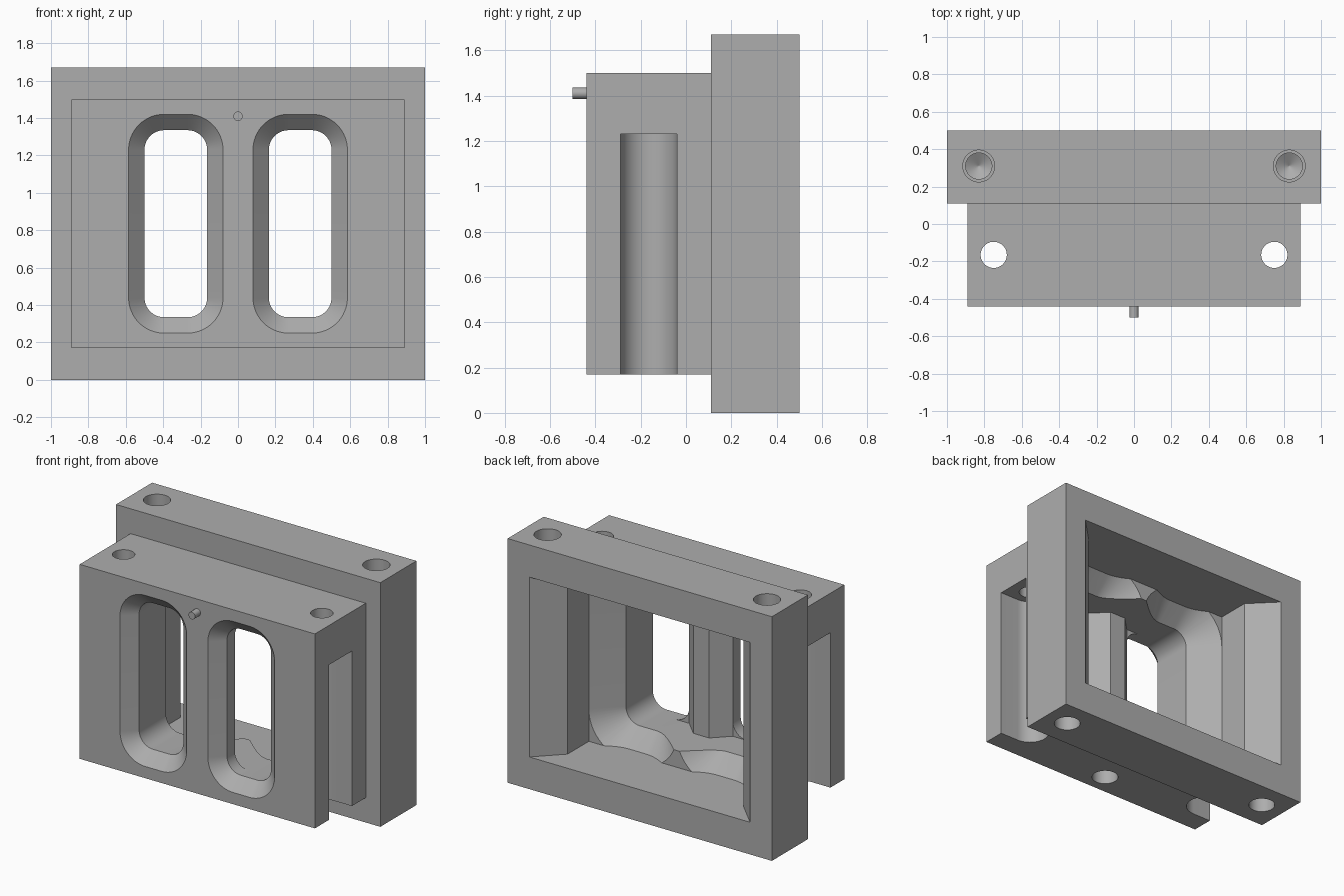
import bpy, bmesh, math
from mathutils import Matrix

cube = bpy.data.objects.get("Cube")
if cube:
    bpy.data.objects.remove(cube, do_unlink=True)

steel = bpy.data.materials.new("plain grey")
GREY = (0.42, 0.42, 0.42, 1)
steel.use_nodes = True
steel.diffuse_color = GREY
steel.node_tree.nodes["Principled BSDF"].inputs["Base Color"].default_value = GREY


def finish(name, bm):
    bmesh.ops.recalc_face_normals(bm, faces=bm.faces)
    mesh = bpy.data.meshes.new(name)
    bm.to_mesh(mesh)
    bm.free()
    mesh.materials.append(steel)
    obj = bpy.data.objects.new(name, mesh)
    bpy.context.collection.objects.link(obj)
    return obj


def loft(name, rings):
    """Closed solid through rings of points with equal counts."""
    bm = bmesh.new()
    loops = [[bm.verts.new(p) for p in ring] for ring in rings]
    n = len(loops[0])
    for a, b in zip(loops, loops[1:]):
        for i in range(n):
            j = (i + 1) % n
            bm.faces.new((a[i], a[j], b[j], b[i]))
    bm.faces.new(loops[0])
    bm.faces.new(loops[-1])
    return finish(name, bm)


def prism(name, outline, z0, z1):
    return loft(name, [[(x, y, z) for x, y in outline] for z in (z0, z1)])


def box(name, x0, x1, y0, y1, z0, z1):
    return prism(name, [(x0, y0), (x1, y0), (x1, y1), (x0, y1)], z0, z1)


def mirrored(half):
    return half + [(-x, y) for x, y in reversed(half)]


def round_bar(name, x, y, steps, n=48):
    """Vertical turned solid; steps are (radius, z) pairs."""
    turn = [2 * math.pi * i / n for i in range(n)]
    return loft(name, [[(x + r * math.cos(t), y + r * math.sin(t), z) for t in turn]
                       for r, z in steps])


def window_ring(side, grow, y, n=16):
    """Rounded rectangle of a window, grown outwards by an offset."""
    ring, r = [], 0.105 + grow
    for k, (sx, sz) in enumerate(((1, 1), (-1, 1), (-1, -1), (1, -1))):
        for i in range(n + 1):
            t = (k + i / n) * math.pi / 2
            ring.append((side * 0.3325 + sx * 0.0625 + r * math.cos(t), y,
                         0.835 + sz * 0.395 + r * math.sin(t)))
    return ring


def boolean(target, tool, mode):
    mod = target.modifiers.new("cut", "BOOLEAN")
    mod.operation, mod.solver, mod.object = mode, "EXACT", tool
    bpy.context.view_layer.objects.active = target
    bpy.ops.object.modifier_apply(modifier=mod.name)
    bpy.data.objects.remove(tool, do_unlink=True)


# Rear flange joined with the front body
block = box("manifold_block", -1, 1, 0.11, 0.5, 0, 1.67)
boolean(block, box("front_body", -0.89, 0.89, -0.44, 0.2, 0.17, 1.5), "UNION")

cutters = []

# Rear pocket with bevelled sides, and the space behind the centre pillar
cutters.append(prism("rear_pocket", mirrored([(0.665, 0.10), (0.665, 0.33), (0.865, 0.53)]),
                     0.22, 1.45))
cutters.append(prism("centre_space", mirrored([(0.06, -0.165), (0.165, -0.27),
                                               (0.3, -0.27), (0.3, 0.2)]), 0.335, 1.335))

for side in (-1, 1):
    # Window: front bevel, straight throat, rear flare
    window = loft("window", [window_ring(side, g, y) for g, y in
                             ((0.115, -0.47), (0, -0.355), (0, -0.065), (0.166, 0.101))])
    boolean(window, box("height_limit", -2, 2, -1, 1, 0.22, 1.45), "INTERSECT")
    cutters.append(window)

    # Side slot with a round inner end, and the bolt hole above it
    arc = [(side * (0.75 - 0.125 * math.sin(t)), -0.165 + 0.125 * math.cos(t))
           for t in (math.pi * i / 32 for i in range(33))]
    cutters.append(prism("side_slot", arc + [(side, -0.29), (side, -0.04)], 0.1, 1.23))
    cutters.append(round_bar("bolt_hole", side * 0.75, -0.165, [(0.07, 1.1), (0.07, 1.6)]))

    # Blind stepped holes in the flange top and bottom
    for face, inward in ((1.67, -1), (0, 1)):
        cutters.append(round_bar("flange_hole", side * 0.83, 0.31,
                                 [(r, face + inward * d) for r, d in
                                  ((0.085, -0.1), (0.085, 0.34), (0.07, 0.34),
                                   (0.07, 0.42), (0.002, 0.46))]))

# Blind hole under the centre pillar
cutters.append(round_bar("pillar_hole", 0, -0.295,
                         [(0.085, 0.1), (0.085, 0.48), (0.002, 0.53)]))

for cutter in cutters:
    boolean(block, cutter, "DIFFERENCE")

# Locating pin on the front
pin = round_bar("locating_pin", 0, 0, [(0.025, 0), (0.025, 0.08)], 24)
pin.data.transform(Matrix.Translation((0, -0.42, 1.41)) @ Matrix.Rotation(math.pi / 2, 4, "X"))

for obj in (block, pin):
    bpy.ops.object.select_all(action="DESELECT")
    obj.select_set(True)
    bpy.context.view_layer.objects.active = obj
    bpy.ops.object.shade_smooth_by_angle(angle=math.radians(25))
